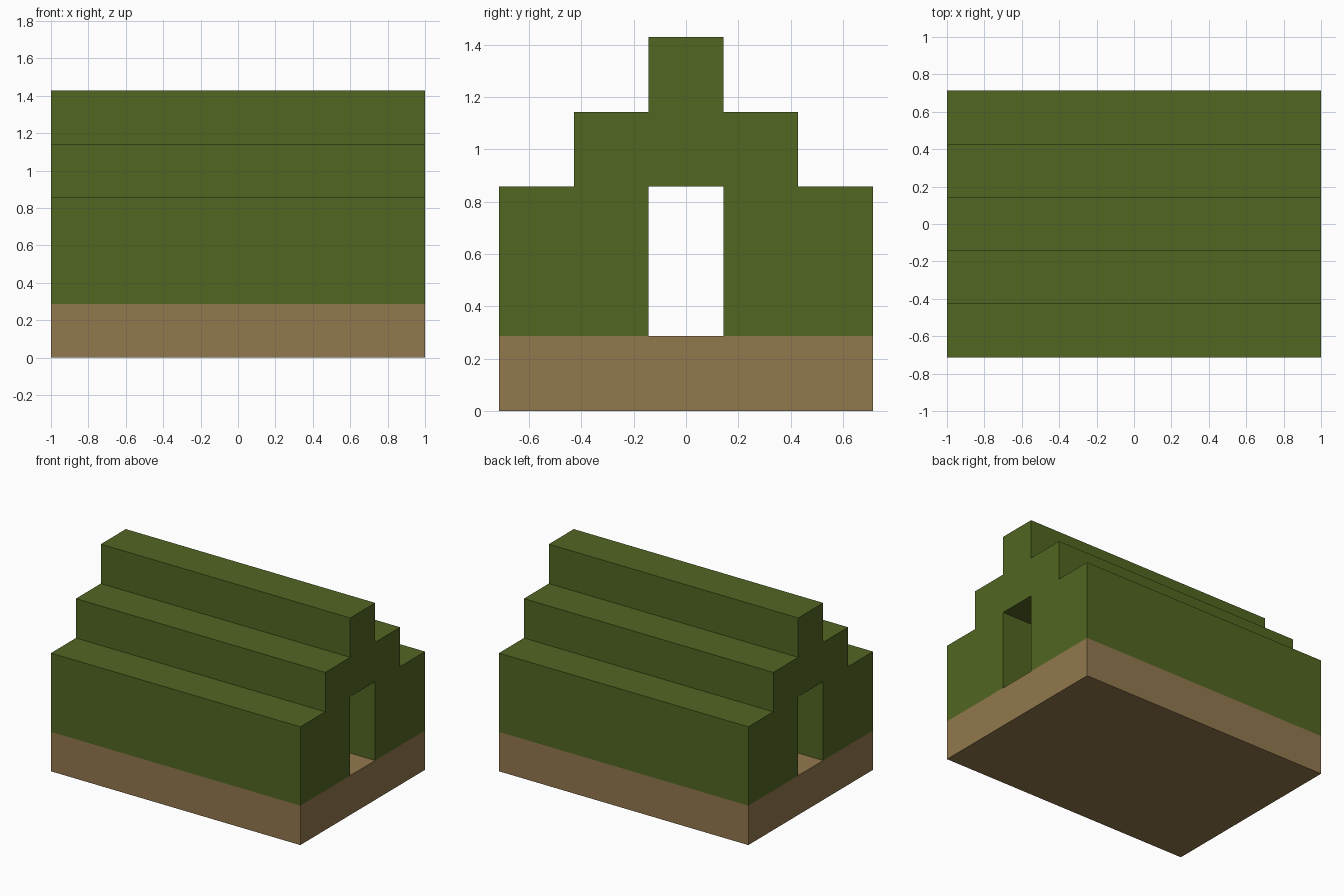
import bpy
import bmesh
from mathutils import Vector

cube = bpy.data.objects.get("Cube")
if cube:
    bpy.data.objects.remove(cube, do_unlink=True)

U = 2 / 7  # block size: the building is 7 long, 5 wide and 5 high


def material(name, colour):
    mat = bpy.data.materials.new(name)
    mat.use_nodes = True
    mat.diffuse_color = colour
    mat.node_tree.nodes["Principled BSDF"].inputs["Base Color"].default_value = colour
    return mat


def extrude_along_x(name, outline, mat):
    """Extrude a (y, z) outline, given in blocks, over the full length."""
    bm = bmesh.new()
    face = bm.faces.new([bm.verts.new((-1, y * U, z * U)) for y, z in outline])
    result = bmesh.ops.extrude_face_region(bm, geom=[face], use_keep_orig=True)
    moved = [v for v in result["geom"] if isinstance(v, bmesh.types.BMVert)]
    bmesh.ops.translate(bm, verts=moved, vec=Vector((2, 0, 0)))
    bmesh.ops.recalc_face_normals(bm, faces=bm.faces)
    mesh = bpy.data.meshes.new(name)
    bm.to_mesh(mesh)
    bm.free()
    mesh.materials.append(mat)
    obj = bpy.data.objects.new(name, mesh)
    bpy.context.collection.objects.link(obj)
    return obj


green = material("moss green", (0.084, 0.133, 0.016, 1))
brown = material("earth brown", (0.288, 0.188, 0.076, 1))

# Solid floor slab
extrude_along_x("floor_slab", [(-2.5, 0), (2.5, 0), (2.5, 1), (-2.5, 1)], brown)

# Stepped walls and roof with a passage through the middle, mirrored in y
half = [(0.5, 3), (0.5, 1), (2.5, 1), (2.5, 3), (1.5, 3), (1.5, 4), (0.5, 4), (0.5, 5)]
other_half = [(-y, z) for y, z in reversed(half)]
extrude_along_x("stepped_walls_and_roof", half + other_half, green)
